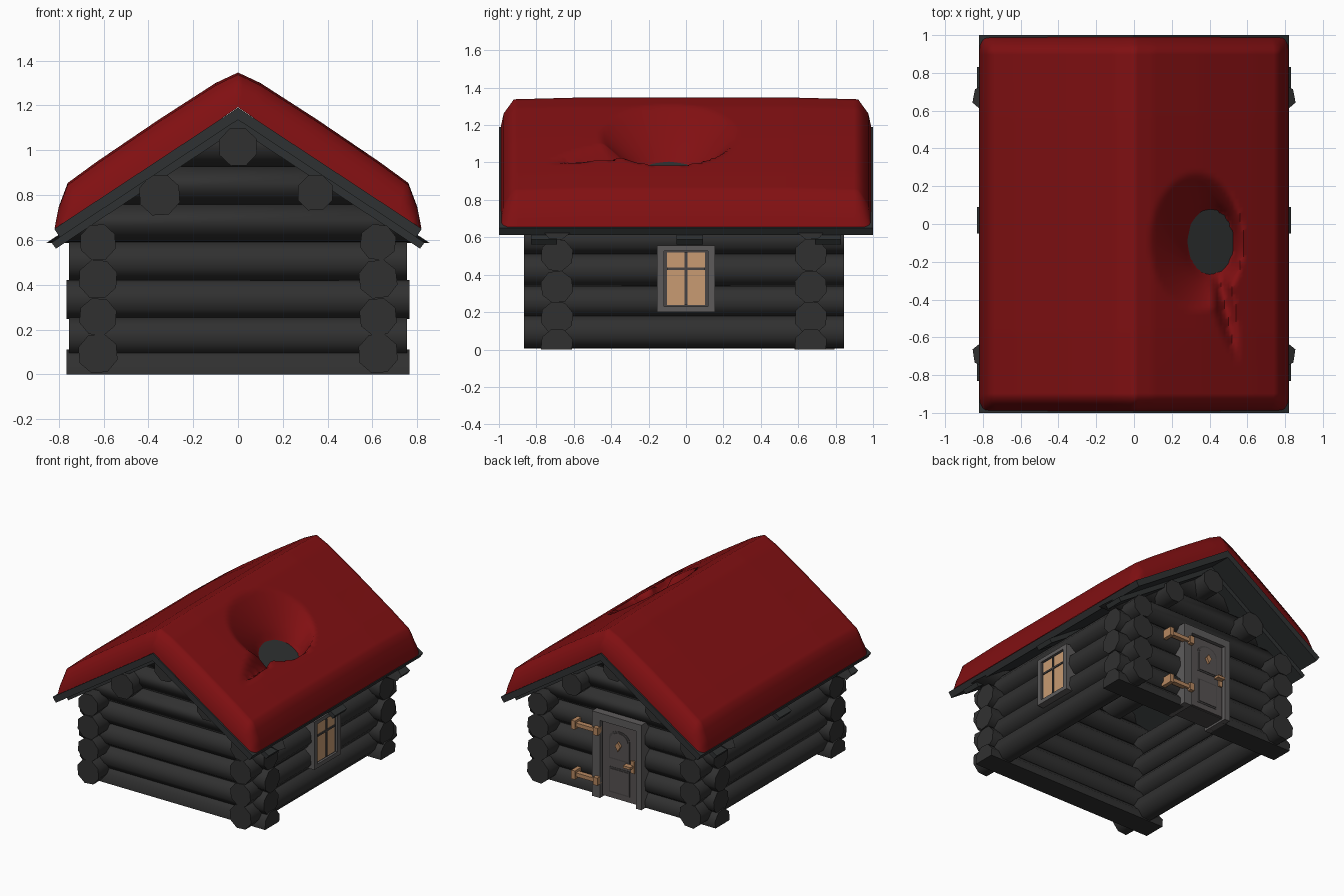
import bpy, bmesh, math, random
from mathutils import Matrix, Vector

random.seed(4)
cube = bpy.data.objects.get("Cube")
if cube:
    bpy.data.objects.remove(cube, do_unlink=True)


def material(name, r, g, b):
    m = bpy.data.materials.new(name)
    m.use_nodes = True
    m.diffuse_color = (r, g, b, 1)
    m.node_tree.nodes["Principled BSDF"].inputs["Base Color"].default_value = (r, g, b, 1)
    return m


LOG = material("charcoal log", .03, .03, .03)
DECK = material("slate board", .028, .031, .032)
RED = material("deep red", .22, .005, .006)
FRAME = material("grey frame", .11, .105, .105)
TRIM = material("dark grey trim", .065, .06, .06)
DOOR = material("door grey", .095, .085, .085)
TAN = material("pane tan", .58, .33, .17)
METAL = material("copper tan", .48, .25, .12)


def finish(name, bm, mat, smooth=None):
    bmesh.ops.recalc_face_normals(bm, faces=bm.faces)
    me = bpy.data.meshes.new(name)
    bm.to_mesh(me)
    bm.free()
    me.materials.append(mat)
    ob = bpy.data.objects.new(name, me)
    bpy.context.collection.objects.link(ob)
    if smooth:
        bpy.ops.object.select_all(action='DESELECT')
        ob.select_set(True)
        bpy.context.view_layer.objects.active = ob
        bpy.ops.object.shade_smooth_by_angle(angle=math.radians(smooth))
    return ob


def box(name, lo, hi, mat):
    bm = bmesh.new()
    bmesh.ops.create_cube(bm, size=1)
    for v in bm.verts:
        v.co = Vector([(a + b) / 2 + c * (b - a) for a, b, c in zip(lo, hi, v.co)])
    return finish(name, bm, mat)


def prism(name, pts, y0, y1, mat):
    """Outline in x and z, extruded along y."""
    bm = bmesh.new()
    face = bm.faces.new([bm.verts.new((x, y0, z)) for x, z in pts])
    new = bmesh.ops.extrude_face_region(bm, geom=[face])["geom"]
    for v in new:
        if isinstance(v, bmesh.types.BMVert):
            v.co.y = y1
    return finish(name, bm, mat)


APEX, SLOPE = 1.19, .659


def roof_z(x):
    return APEX - SLOPE * abs(x)


def log(name, axis, a, b, across, z, r, gable=False):
    """Eight-sided log along x or y, flat at the ground, trimmed under the roof."""
    bm = bmesh.new()
    turn = Matrix.Rotation(math.pi / 2, 4, 'Y' if axis == 'x' else 'X')
    spin = Matrix.Rotation(math.pi / 8 + random.uniform(-.15, .15), 4, 'Z')
    mid = ((a + b) / 2, across, z) if axis == 'x' else (across, (a + b) / 2, z)
    bmesh.ops.create_cone(bm, cap_ends=True, segments=8, radius1=r, radius2=r,
                          depth=b - a, matrix=Matrix.Translation(mid) @ turn @ spin)
    for v in bm.verts:
        v.co.z = max(v.co.z, 0)
        if gable:
            limit = max((1.15 - v.co.z) / SLOPE, .01)
            v.co.x = max(-limit, min(limit, v.co.x))
    return finish(name, bm, LOG, 50)


# End-wall logs: the back wall is split around the doorway
for row, z in enumerate([.025, .17, .335, .505]):
    e = .765 - .01 * (row % 2)
    log("front_wall_log", 'x', -e, e, -.69, z, .09)
    log("back_wall_log", 'x', -e, -.16, .667, z, .09)
    log("back_wall_log", 'x', .18, e, .667, z, .09)
# Gable logs
for y in (-.69, .667):
    for z in (.675, .84, 1.01):
        log("gable_log", 'x', -.9, .9, y, z, .092, True)
# Side-wall logs
for side in (-1, 1):
    for z, r in ((.093, .092), (.257, .087), (.425, .09), (.59, .084)):
        log("side_wall_log", 'y', -.865, .845, side * .625, z, r)
# Ridge and side purlins
log("ridge_purlin", 'y', -.86, .85, 0, 1.015, .09)
log("right_purlin", 'y', -.86, .85, -.35, .8, .096)
log("left_purlin", 'y', -.86, .85, .345, .81, .084)


# Roof boards and rafters: bent strips with square-cut ends
def roof_strip(name, drop, thick, x_top, x_low, y0, y1, mat):
    top = [(-x_top, roof_z(x_top) - drop), (0, APEX - drop), (x_top, roof_z(x_top) - drop)]
    low = drop + thick
    under = [(x_low, roof_z(x_low) - low), (0, APEX - low), (-x_low, roof_z(x_low) - low)]
    prism(name, top + under, y0, y1, mat)


roof_strip("roof_deck", 0, .054, .82, .795, -1, 1, DECK)
for y in (-.76, .02, .76):
    roof_strip("rafter", .054, .04, .832, .812, y - .07, y + .07, DECK)


# Thick red covering with a melted hole on one slope
def lerp(table, t):
    for (t0, v0), (t1, v1) in zip(table, table[1:]):
        if t <= t1:
            return v0 + (v1 - v0) * (t - t0) / (t1 - t0)
    return table[-1][1]


OUTLINE = [(0, 1.345), (.1, 1.298), (.35, 1.137), (.63, .947), (.76, .852), (.8, .745), (.818, .652)]
ENDS = [(0, 1), (.57, 1), (.92, .94), (.975, .45), (.99, 0)]


def hole(x, y):
    dx, dy = (x - .405) / .125, (y + .095) / .178
    d = math.hypot(dx, dy) + 1e-6
    width = .95 - .6 * dx / d
    if dy < 0 and dx > 0:
        width += 2 * max(0, 1 - abs(dx / d - .3) / .22)
    f = (d - 1) / width
    return max(f, -.12) if f < 0 else min(f, 1) ** .75


def cover_z(x, y):
    thick = lerp(OUTLINE, abs(x)) - roof_z(x)
    return roof_z(x) + thick * lerp(ENDS, abs(y)) * hole(x, y) + .002


half_x = [i * .02 for i in range(39)] + [.78, .8, .81, .818]
half_y = [i * .023 for i in range(41)] + [.95, .975, .985, .99]
xs = [-x for x in half_x[:0:-1]] + half_x
ys = [-y for y in half_y[:0:-1]] + half_y
bm = bmesh.new()
grid = []
for y in ys:
    pinch = 1 - .03 * max(0, (abs(y) - .92) / .07) ** 2
    grid.append([bm.verts.new((x * pinch, y, cover_z(x, y))) for x in xs])
for r0, r1 in zip(grid, grid[1:]):
    for i in range(len(xs) - 1):
        bm.faces.new((r0[i], r0[i + 1], r1[i + 1], r1[i]))
finish("roof_cover", bm, RED, 60)

# Window on the left wall: casing, inner trim, pane and bars
for y0, y1, z0, z1 in ((-.155, -.118, .2, .555), (.118, .155, .2, .555),
                       (-.118, .118, .2, .23), (-.118, .118, .527, .555)):
    box("window_casing", (.58, y0, z0), (.735, y1, z1), FRAME)
box("window_trim", (.58, -.118, .23), (.718, .118, .527), TRIM)
box("window_pane", (.7, -.102, .238), (.722, .102, .518), TAN)
box("window_upright", (.7, -.007, .238), (.729, .007, .518), TRIM)
box("window_crossbar", (.7, -.102, .425), (.729, .102, .438), TRIM)

# Door frame and leaf on the back wall
box("door_post", (.15, .58, 0), (.215, .795, .63), FRAME)
box("door_post", (-.19, .58, 0), (-.145, .795, .63), FRAME)
box("door_lintel", (-.145, .58, .575), (.15, .795, .63), FRAME)
box("door_gap", (-.145, .6, .015), (.15, .765, .575), TRIM)
box("door_leaf", (-.135, .62, .02), (.14, .778, .567), DOOR)


# Door panels, the upper one arched
def panel(name, inset, y, mat):
    w = .085 - inset
    arch = [(w * math.cos(a), .465 + .06 * math.sin(a) - inset)
            for a in [math.pi * i / 8 for i in range(9)]]
    prism("upper_" + name, arch + [(-w, .31 + inset), (w, .31 + inset)], .77, y, mat)
    box("lower_" + name, (-w, .77, .06 + inset), (w, y, .25 - inset), mat)


panel("panel_groove", 0, .781, TRIM)
panel("panel", .012, .785, DOOR)

# Knocker and handle
prism("knocker", [(0, .455), (.022, .425), (0, .385), (-.022, .425)], .78, .803, METAL)
box("handle_plate", (-.128, .77, .25), (-.098, .79, .34), METAL)
box("handle_grip", (-.12, .785, .29), (-.06, .825, .308), METAL)

# Strap hinges with thick ends
for z in (.13, .5):
    box("hinge_strap", (.15, .775, z - .014), (.36, .812, z + .014), METAL)
    box("hinge_knuckle", (.15, .775, z - .028), (.185, .825, z + .028), METAL)
    box("hinge_end", (.335, .73, z - .032), (.365, .825, z + .032), METAL)
